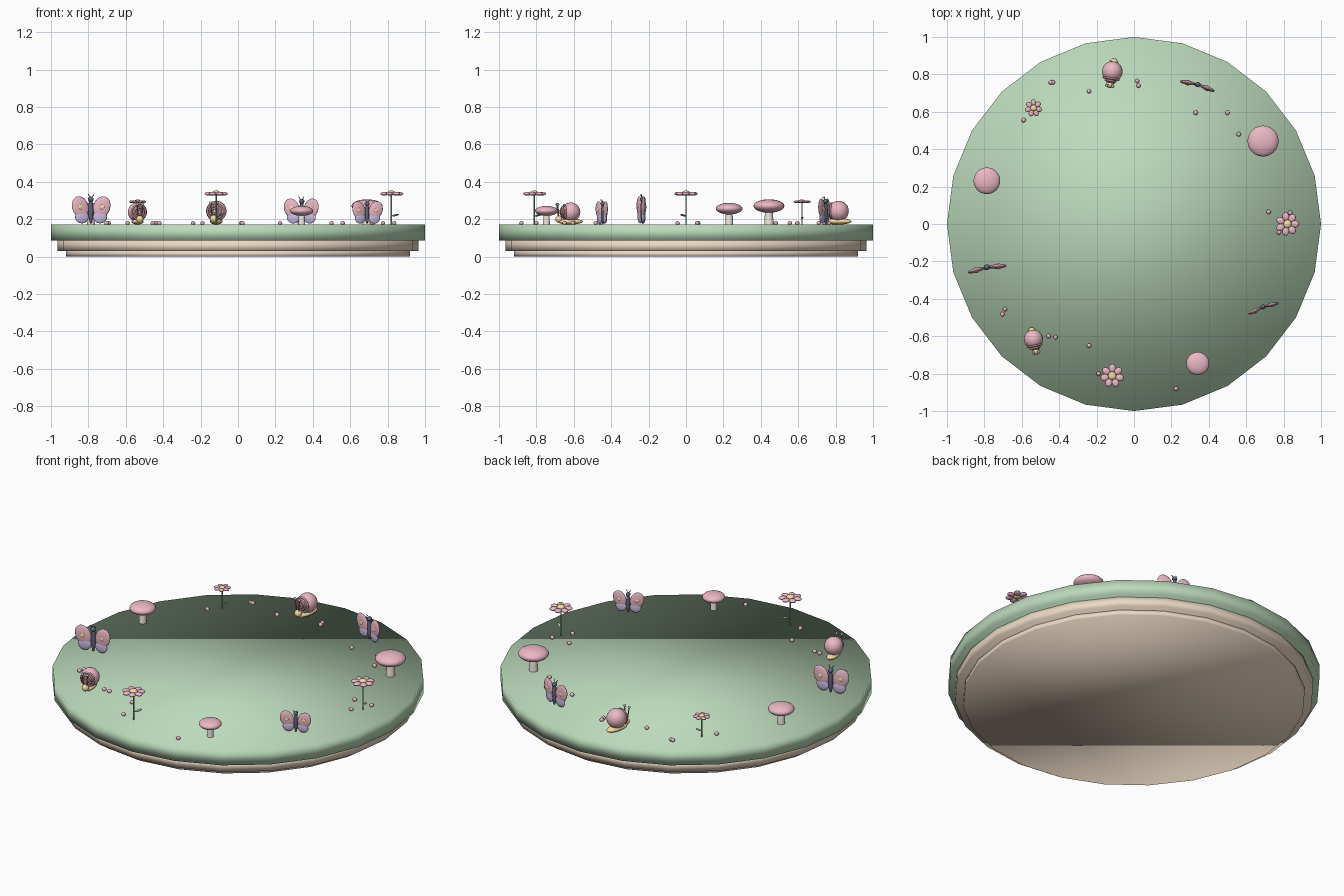
import bpy, math
from mathutils import Vector, Matrix

if "Cube" in bpy.data.objects:
    bpy.data.objects.remove(bpy.data.objects["Cube"])

TOP = 0.17


def material(name, r, g, b):
    m = bpy.data.materials.new(name)
    m.diffuse_color = (r, g, b, 1)
    m.use_nodes = True
    m.node_tree.nodes["Principled BSDF"].inputs["Base Color"].default_value = m.diffuse_color
    return m


GREEN = material("grass", 0.50, 0.70, 0.50)
TAN = material("sponge", 0.84, 0.70, 0.56)
PINK = material("pink", 0.83, 0.48, 0.56)
PURPLE = material("purple", 0.58, 0.50, 0.76)
YELLOW = material("yellow", 0.92, 0.72, 0.36)
CREAM = material("cream", 0.88, 0.82, 0.76)
DARK = material("dark", 0.13, 0.13, 0.20)
BROWN = material("brown", 0.50, 0.27, 0.30)
LEAF = material("leaf", 0.32, 0.52, 0.32)
WHITE = material("white", 0.95, 0.95, 0.93)


def finish(name, mat, frame, local):
    o = bpy.context.object
    o.name = name
    o.matrix_world = frame @ local
    o.data.materials.append(mat)
    for p in o.data.polygons:
        p.use_smooth = True
    return o


def ball(name, mat, frame, loc, size, rot=None, seg=20):
    bpy.ops.mesh.primitive_uv_sphere_add(segments=seg, ring_count=seg // 2, radius=1)
    local = Matrix.Translation(loc) @ (rot or Matrix()) @ Matrix.Diagonal((*size, 1))
    return finish(name, mat, frame, local)


def rod(name, mat, frame, a, b, r1, r2, seg=10):
    a, b = Vector(a), Vector(b)
    bpy.ops.mesh.primitive_cone_add(vertices=seg, radius1=r1, radius2=r2, depth=(b - a).length)
    turn = (b - a).to_track_quat('Z', 'Y').to_matrix().to_4x4()
    o = finish(name, mat, frame, Matrix.Translation((a + b) / 2) @ turn)
    if seg < 24:
        bpy.ops.object.shade_smooth_by_angle(angle=math.radians(40))
    return o


def flower(f):
    rod("flower_stem", LEAF, f, (0, 0, 0), (0, 0, 0.165), 0.004, 0.004, 8)
    for k in range(7):
        rot = Matrix.Rotation(math.tau * k / 7, 4, 'Z')
        ball("flower_petal", PINK, f, rot @ Vector((0.041, 0, 0.166)), (0.023, 0.019, 0.010), rot, 12)
    ball("flower_centre", YELLOW, f, (0, 0, 0.17), (0.022, 0.022, 0.013))
    ball("flower_leaf", LEAF, f, (0.022, -0.016, 0.051), (0.023, 0.010, 0.005),
         Matrix.Rotation(-0.6, 4, 'Z') @ Matrix.Rotation(-0.2, 4, 'Y'), 12)


def mushroom(f):
    rod("mushroom_stem", CREAM, f, (0, 0, 0), (0, 0, 0.09), 0.025, 0.020, 16)
    ball("mushroom_cap", PINK, f, (0, 0, 0.1), (0.083, 0.083, 0.036), None, 24)


def butterfly(f):
    ball("butterfly_body", DARK, f, (0, 0, 0.073), (0.013, 0.013, 0.068))
    ball("butterfly_head", DARK, f, (0, 0, 0.132), (0.015, 0.015, 0.014))
    for s in (-1, 1):
        fold = f @ Matrix.Rotation(-0.1 * s, 4, 'Z')
        ball("upper_wing", PINK, fold, (0.057 * s, 0, 0.092), (0.044, 0.012, 0.057),
             Matrix.Rotation(0.35 * s, 4, 'Y'))
        ball("lower_wing", PURPLE, fold, (0.048 * s, 0, 0.041), (0.037, 0.011, 0.034))
        for y in (-0.010, 0.010):
            ball("wing_spot", YELLOW, fold, (0.058 * s, y, 0.092), (0.013, 0.005, 0.013), None, 12)
        rod("butterfly_antenna", DARK, f, (0, 0, 0.135), (0.015 * s, -0.012, 0.158), 0.002, 0.002, 6)


def snail(f):
    ball("snail_foot", YELLOW, f, (0, 0, 0.018), (0.033, 0.075, 0.017))
    ball("snail_head", YELLOW, f, (0, -0.066, 0.032), (0.021, 0.020, 0.021))
    ball("snail_shell", PINK, f, (0, 0.004, 0.073), (0.055, 0.055, 0.055), None, 24)
    # spiral rings on the shell front
    for r, y in ((0.041, -0.034), (0.027, -0.046), (0.014, -0.053)):
        bpy.ops.mesh.primitive_torus_add(major_radius=r, minor_radius=0.006,
                                         major_segments=24, minor_segments=8)
        finish("shell_ring", BROWN, f, Matrix.Translation((0, y, 0.073)) @ Matrix.Rotation(math.pi / 2, 4, 'X'))
    for s in (-1, 1):
        rod("eye_stalk", BROWN, f, (0.009 * s, -0.068, 0.04), (0.017 * s, -0.074, 0.115), 0.003, 0.003, 8)
        ball("snail_eye", WHITE, f, (0.017 * s, -0.074, 0.117), (0.008, 0.008, 0.008), None, 12)


# stacked 24-sided discs
I = Matrix()
rod("lower_base", TAN, I, (0, 0, 0), (0, 0, 0.03), 0.92, 0.92, 24)
rod("upper_base", TAN, I, (0, 0, 0.03), (0, 0, 0.085), 0.965, 0.965, 24)
rod("grass_disc", GREEN, I, (0, 0, 0.085), (0, 0, TOP), 1, 1, 24)

# eleven decorations around the rim, cycling through four kinds
kinds = (flower, mushroom, butterfly, snail)
scales = (1, 1, 0.95, 1, 0.74, 0.86, 1.03, 0.93, 1, 0.74, 0.85)
turns = (0, 0, -16, -10, 40, 0, 10, 11, 90, 0, 20)
for i in range(11):
    a = math.tau * i / 11
    frame = (Matrix.Translation((0.82 * math.cos(a), 0.82 * math.sin(a), TOP))
             @ Matrix.Rotation(math.radians(turns[i]), 4, 'Z') @ Matrix.Scale(scales[i], 4))
    kinds[i % 4](frame)

# scattered pearls
for x, y in ((0.72, 0.065), (0.775, -0.045), (0.835, 0.06), (0.56, 0.48), (0.5, 0.595),
             (0.33, 0.595), (0.017, 0.765), (0.024, 0.74), (-0.24, 0.71), (-0.445, 0.757),
             (-0.433, 0.757), (-0.59, 0.555), (-0.69, -0.455), (-0.703, -0.482),
             (-0.457, -0.6), (-0.42, -0.605), (-0.24, -0.65), (-0.19, -0.8), (0.225, -0.88)):
    ball("pearl", PINK, I, (x, y, TOP + 0.009), (0.012, 0.012, 0.011), None, 12)
